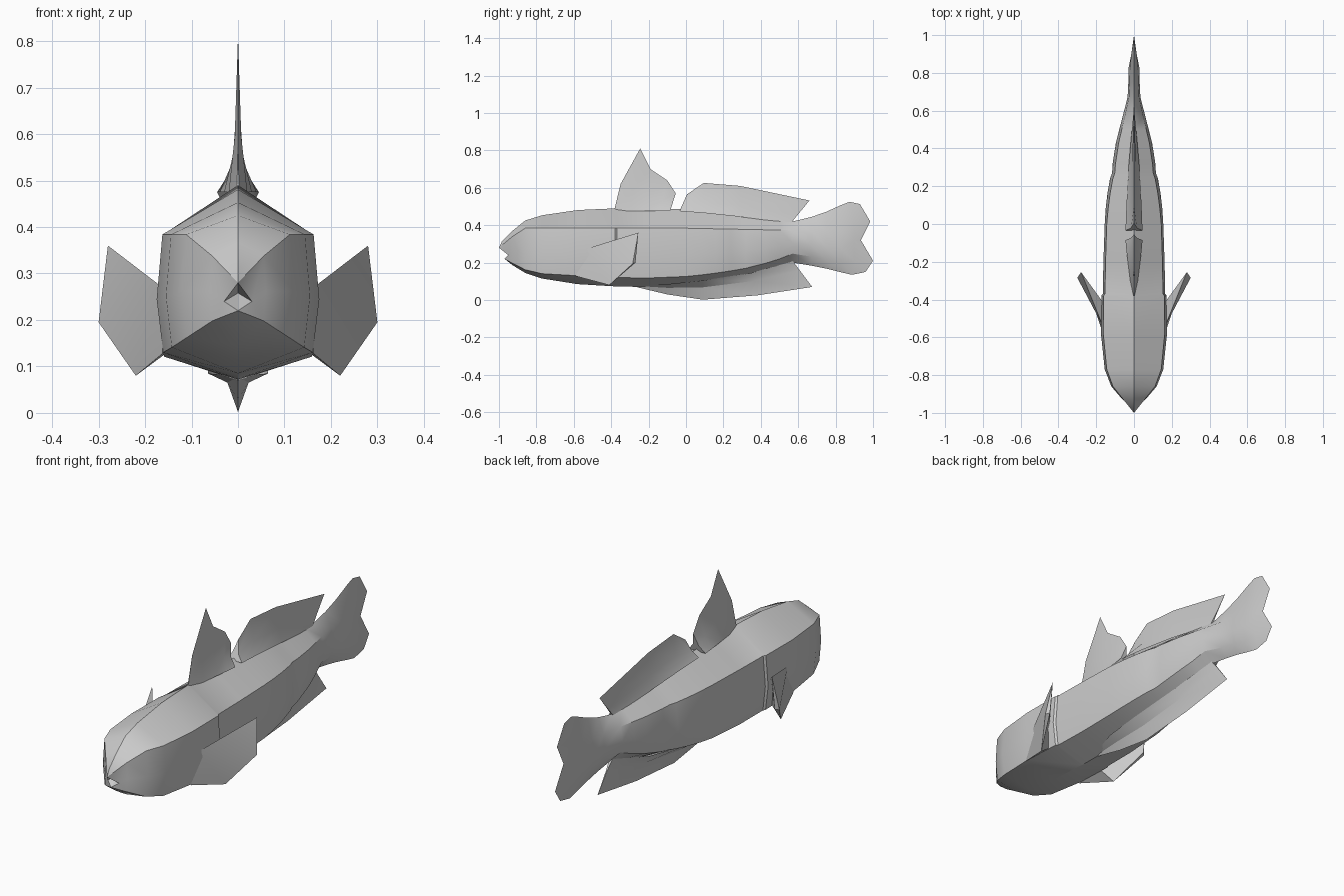
import bpy, bmesh

if "Cube" in bpy.data.objects:
    bpy.data.objects.remove(bpy.data.objects["Cube"])

grey = bpy.data.materials.new("fish grey")
grey.diffuse_color = (0.6, 0.6, 0.6, 1)
grey.use_nodes = True
grey.node_tree.nodes["Principled BSDF"].inputs["Base Color"].default_value = grey.diffuse_color


def make(name, half, angle):
    """Mirror the half's faces (lists of points) across x and build an object."""
    bm = bmesh.new()
    for side in (1, -1):
        for f in half:
            bm.faces.new([bm.verts.new((side * x, y, z)) for x, y, z in f])
    bmesh.ops.remove_doubles(bm, verts=bm.verts, dist=0.0005)
    bmesh.ops.dissolve_degenerate(bm, edges=bm.edges, dist=0.0005)
    bmesh.ops.recalc_face_normals(bm, faces=bm.faces)
    me = bpy.data.meshes.new(name)
    bm.to_mesh(me)
    bm.free()
    me.materials.append(grey)
    ob = bpy.data.objects.new(name, me)
    bpy.context.collection.objects.link(ob)
    bpy.ops.object.select_all(action='DESELECT')
    ob.select_set(True)
    bpy.context.view_layer.objects.active = ob
    bpy.ops.object.shade_smooth_by_angle(angle=angle)


def strips(rows):
    """Quads between neighbouring rows of points."""
    return [[a[i], b[i], b[i + 1], a[i + 1]]
            for a, b in zip(rows, rows[1:]) for i in range(len(a) - 1)]


def section(y, top, w, bottom):
    """Half section: back, shoulder, flank, belly corner, belly."""
    aft = max(0, y)
    shoulder = min(.384 - .02 * aft, top - .03)
    corner = bottom + min(.048, .01 + .1 * (y + .93))
    flank = corner + .45 * (shoulder - corner)
    return [(0, y, top), (w * (.93 - .2 * aft), y, shoulder), (w, y, flank),
            (w * (.92 - .2 * aft), y, corner), (0, y, bottom)]


# Body: y, back height, half width, belly height
stations = [
    (-.93, .368, .06, .188), (-.86, .425, .12, .145), (-.77, .453, .155, .115),
    (-.58, .481, .175, .085), (-.38, .49, .173, .073),   # head and gill edge
    (-.37, .487, .165, .072), (-.2, .49, .162, .07), (0, .485, .155, .078),
    (.08, .481, .15, .086), (.16, .475, .141, .096), (.24, .467, .127, .108),
    (.27, .463, .116, .113), (.32, .457, .113, .122), (.43, .442, .096, .15),
    (.5, .431, .078, .172), (.57, .42, .06, .2),         # tail root
    (.67, .444, .034, .184), (.75, .472, .03, .168), (.83, .508, .028, .148)]
rows = [section(*s) for s in stations]

# Tail fin edge: thins to a notched rim
rim = [(0, .93, .513), (0, .985, .42), (0, .935, .32), (0, 1, .21), (0, .96, .15)]
rows.append([(0, .875, .525)] + [(.014, .9, z) for _, _, z in rim[1:4]]
            + [(0, .888, .135)])
half = strips(rows + [rim])

# Snout, jaw and open mouth
T, S, M, L, B = rows[0]
nose, lip, jaw = (0, -.985, .312), (0, -1, .28), (0, -.97, .22)
corner, throat = (.03, -.95, .24), (0, -.9, .258)
half += [[T, nose, S], [S, nose, lip], [S, lip, corner], [S, corner, M],
         [corner, L, M], [corner, jaw, L], [jaw, B, L],
         [lip, throat, corner], [jaw, corner, throat]]
make("body", half, 0.5)


def fin(name, ribs):
    """Wedge fin from ribs: root y, root z, root half width, tip y, tip z."""
    rows = [[], [], []]
    for y, z, w, ty, tz in ribs:
        rows[0].append((w, y, z))
        rows[1].append((w * .35, y + .36 * (ty - y), z + .36 * (tz - z)))
        rows[2].append((0, ty, tz))
    half = strips(rows)
    for i in (0, -1):                       # closing faces at both ends
        r, m, t = (row[i] for row in rows)
        half.append([r, m, t, (0, *m[1:]), (0, *r[1:])])
    make(name, half, 0.45)


fin("front_dorsal_fin", [
    (-.385, .475, .003, -.35, .62), (-.3, .475, .02, -.245, .81),
    (-.22, .475, .03, -.19, .7), (-.14, .475, .04, -.1, .64),
    (-.085, .475, .045, -.055, .57)])
fin("rear_dorsal_fin", [
    (-.035, .475, .045, .005, .565), (.1, .465, .04, .095, .626),
    (.29, .445, .03, .29, .61), (.56, .41, .006, .66, .532)])
fin("anal_fin", [
    (-.27, .08, .01, -.26, .068), (-.1, .085, .065, -.1, .03),
    (.09, .105, .065, .09, .002), (.35, .145, .045, .38, .025),
    (.57, .21, .008, .675, .07)])

# Pectoral fins: plates hinged behind the head, thick at the root
tip, edge, low = (.28, -.255, .36), (.3, -.285, .195), (.22, -.41, .08)
inner = (.285, -.27, .2)
front_top, front_low = (.165, -.54, .272), (.162, -.59, .128)
back_top, back_low = (.16, -.42, .262), (.155, -.43, .128)
make("pectoral_fins", [
    [front_top, front_low, low, edge], [front_top, edge, tip],
    [back_top, tip, inner], [back_top, inner, low, back_low],
    [front_top, tip, back_top], [front_low, back_low, low],
    [tip, edge, inner], [edge, low, inner],
    [front_top, back_top, back_low, front_low]], 0.3)
